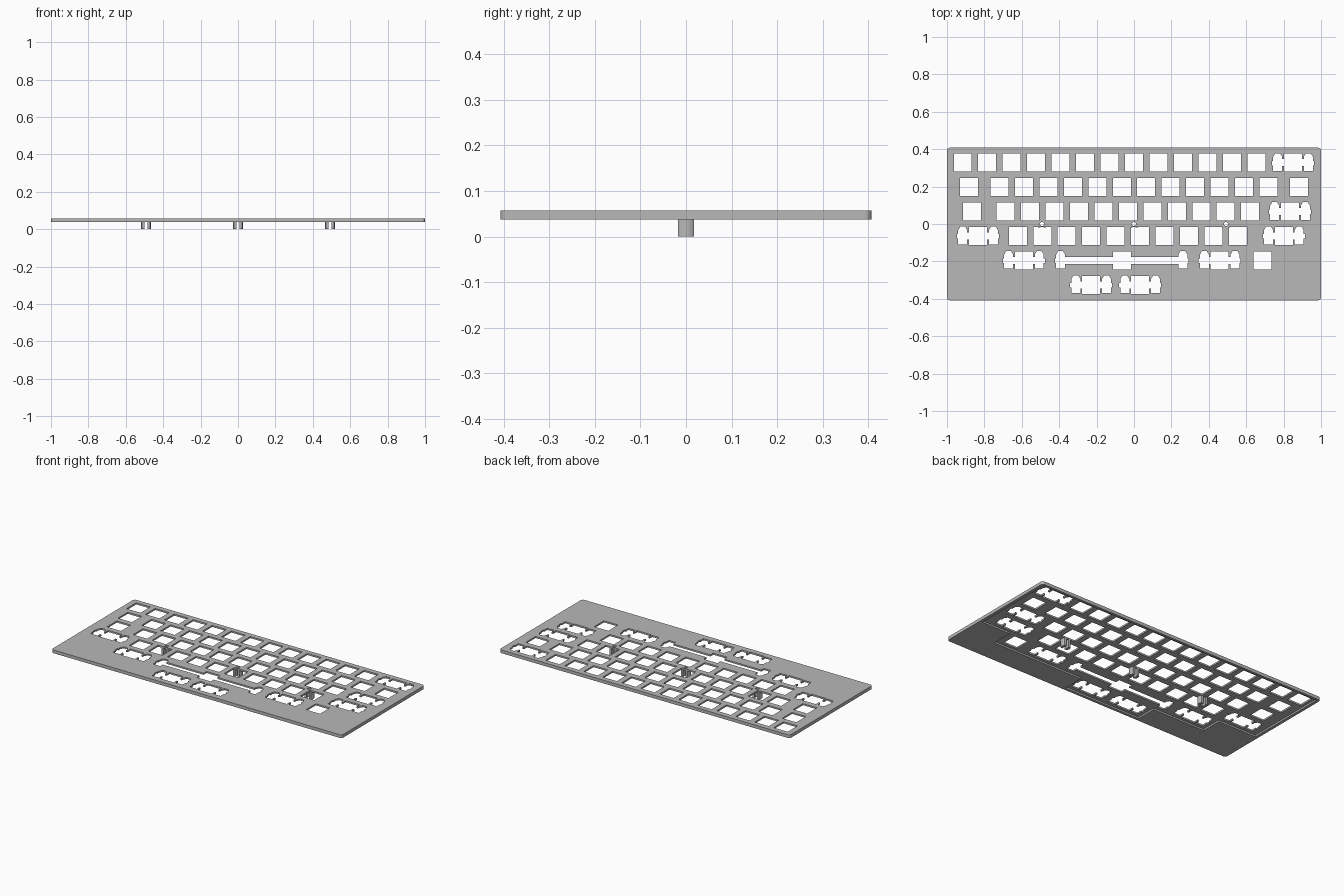
import bpy, bmesh, math

if "Cube" in bpy.data.objects:
    bpy.data.objects.remove(bpy.data.objects["Cube"])

U = 0.1308            # one key unit
H = 0.0481            # half of a switch opening
X0, Y0 = -7.5 * U, 0.328
Z0, Z1 = 0.037, 0.057  # plate bottom and top
ZR = 0.047            # ceiling of the underside recess

grey = bpy.data.materials.new("plate_grey")
grey.diffuse_color = (0.48, 0.48, 0.48, 1)
grey.use_nodes = True
grey.node_tree.nodes["Principled BSDF"].inputs["Base Color"].default_value = grey.diffuse_color


def prisms(name, outlines, z0, z1):
    """One object made of vertical prisms, one per outline."""
    bm = bmesh.new()
    for pts in outlines:
        face = bm.faces.new([bm.verts.new((x, y, z0)) for x, y in pts])
        new = bmesh.ops.extrude_face_region(bm, geom=[face])["geom"]
        top = [v for v in new if isinstance(v, bmesh.types.BMVert)]
        bmesh.ops.translate(bm, verts=top, vec=(0, 0, z1 - z0))
    bmesh.ops.recalc_face_normals(bm, faces=bm.faces)
    mesh = bpy.data.meshes.new(name)
    bm.to_mesh(mesh)
    bm.free()
    mesh.materials.append(grey)
    ob = bpy.data.objects.new(name, mesh)
    bpy.context.collection.objects.link(ob)
    return ob


def arc(cx, cy, r, a0, a1, n):
    return [(cx + r * math.cos(math.radians(a0 + (a1 - a0) * i / n)),
             cy + r * math.sin(math.radians(a0 + (a1 - a0) * i / n))) for i in range(n + 1)]


def switch(x, y):
    return [(x - H, y - H), (x + H, y - H), (x + H, y + H), (x - H, y + H)]


def stabilised(x, y, s):
    """Switch opening joined to a stabiliser pocket at distance s on each side."""
    b = 0.019
    side = [(H, H), (H, b), (s - .024, b), (s - .024, .032), (s - .013, .05),
            (s + .013, .05), (s + .024, .032), (s + .024, .01), (s + .03, .01),
            (s + .03, -.014), (s + .024, -.014), (s + .024, -.044),
            (s - .024, -.044), (s - .024, -b), (H, -b), (H, -H)]
    loop = side + [(-px, py) for px, py in reversed(side)]
    return [(x + px, y + py) for px, py in loop]


# Key centres per row, in key units: plain switches, then stabilised keys
rows = [
    ([i + 0.5 for i in range(13)], [14]),
    ([0.75] + [i + 2 for i in range(12)] + [14.25], []),
    ([0.875] + [i + 2.25 for i in range(11)], [13.875]),
    ([i + 2.75 for i in range(10)], [1.125, 13.625]),
    ([12.75], [3, 7, 11]),
    ([], [5.75, 7.75]),
]
holes = []
for r, (plain, wide) in enumerate(rows):
    y = Y0 - r * U
    holes += [switch(X0 + u * U, y) for u in plain]
    for u in wide:
        spacing = 2.5 * U if (r, u) == (4, 7) else 0.082
        holes.append(stabilised(X0 + u * U, y, spacing))

# Screw holes
post_x = (-0.492, 0, 0.492)
holes += [arc(x, 0, 0.011, 0, 345, 23) for x in post_x]

# Stepped recess under the key field
edges = [(0, 0, 15), (4, 2, 13.5), (5, 4.75, 8.75)]
left, right = [], []
for (r, a, b), end in zip(edges, (4, 5, 6)):
    top, bottom = Y0 + (0.5 - r) * U, Y0 + (0.5 - end) * U
    left += [(X0 + a * U, top), (X0 + a * U, bottom)]
    right += [(X0 + b * U, top), (X0 + b * U, bottom)]
recess_outline = left + right[::-1]

# Plate with rounded corners
R, W, D = 0.016, 1.0, 0.408
outline = []
for k, (sx, sy) in enumerate([(1, 1), (-1, 1), (-1, -1), (1, -1)]):
    outline += arc(sx * (W - R), sy * (D - R), R, 90 * k, 90 * k + 90, 6)
plate = prisms("plate", [outline], Z0, Z1)

cutters = [prisms("recess_cutter", [recess_outline], Z0 - 0.02, ZR),
           prisms("hole_cutter", holes, Z0 - 0.03, Z1 + 0.02)]
for c in cutters:
    c.hide_render = True
    mod = plate.modifiers.new(c.name, 'BOOLEAN')
    mod.operation = 'DIFFERENCE'
    mod.solver = 'EXACT'
    mod.object = c
bpy.context.view_layer.update()
cut = bpy.data.meshes.new_from_object(plate.evaluated_get(bpy.context.evaluated_depsgraph_get()))
plate.modifiers.clear()
plate.data = cut
for c in cutters:
    bpy.data.objects.remove(c)

# Split screw posts: two curved jaws around each screw hole
ro, ri, yc, gap = 0.0275, 0.011, 0.0175, 0.008
ao, ai = math.degrees(math.asin(yc / ro)), math.degrees(math.acos(gap / ri))
jaw = [(gap, -yc)] + arc(0, 0, ro, -ao, ao, 8) + [(gap, yc)] + arc(0, 0, ri, ai, -ai, 6)
for name, x in zip(("left", "middle", "right"), post_x):
    prisms(name + "_screw_post",
           [[(x + s * px, py) for px, py in jaw] for s in (1, -1)], 0, ZR)
